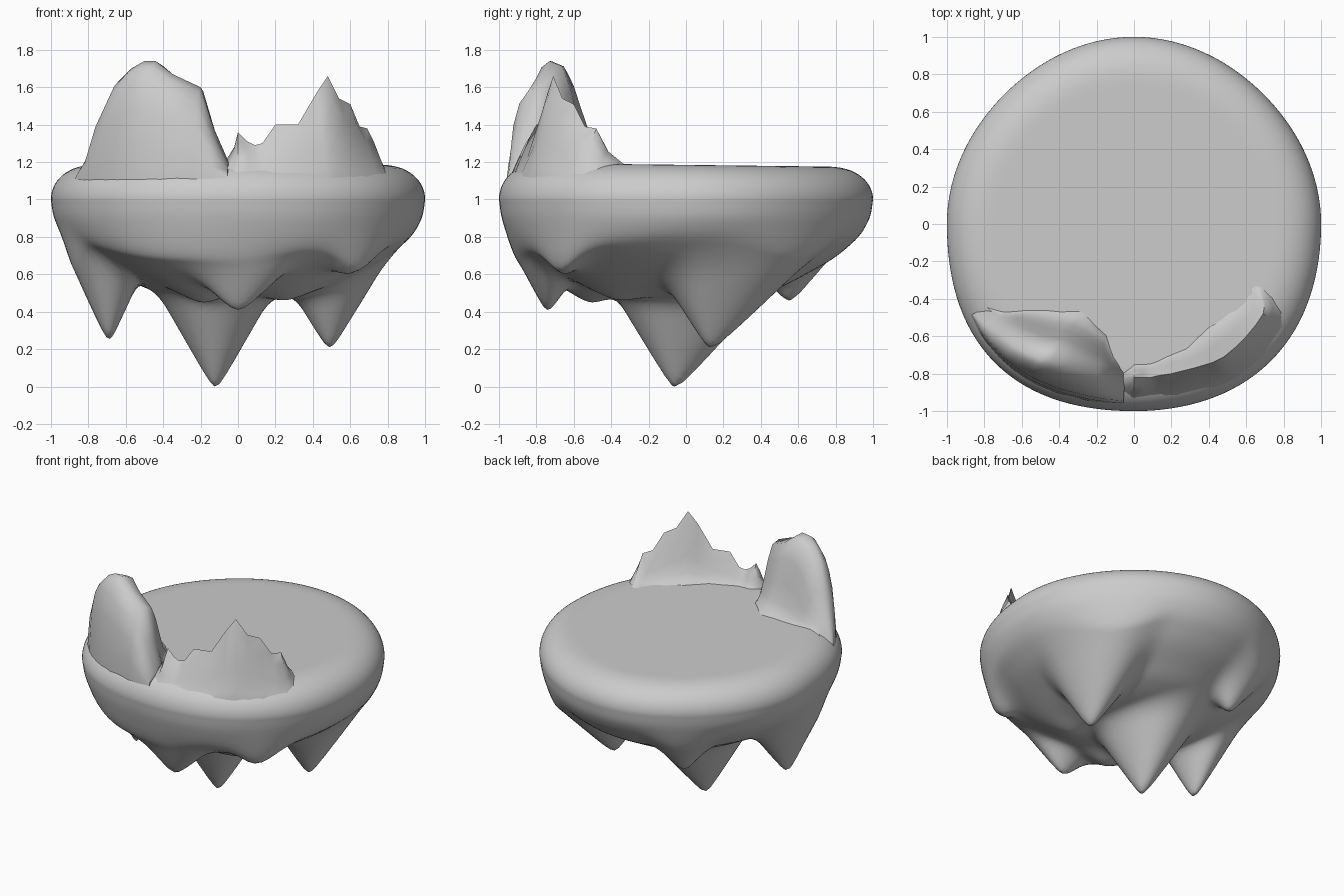
import bpy, bmesh
from math import sin, cos, pi, hypot, sqrt, atan2
from mathutils import Vector

if "Cube" in bpy.data.objects:
    bpy.data.objects.remove(bpy.data.objects["Cube"])

SEG = 128


def curve(table, x):
    """Smooth (cubic Hermite) interpolation through profile points."""
    n = len(table)

    def slope(i):
        a, b = table[max(i - 1, 0)], table[min(i + 1, n - 1)]
        return (b[1] - a[1]) / (b[0] - a[0])
    for i in range(n - 1):
        (x0, y0), (x1, y1) = table[i], table[i + 1]
        if x <= x1 or i == n - 2:
            w = x1 - x0
            t = (x - x0) / w
            return ((2 * t ** 3 - 3 * t * t + 1) * y0 + (t ** 3 - 2 * t * t + t) * w * slope(i)
                    + (3 * t * t - 2 * t ** 3) * y1 + (t ** 3 - t * t) * w * slope(i + 1))


def outline(a):
    """Island radius by angle: fuller at the front corners, slimmer at the back."""
    amp = -.02 if sin(a) > 0 else (.05 if cos(a) < 0 else .035)
    return 1 + amp * sin(2 * a) ** 2


def finish(name, bm, angle):
    bmesh.ops.recalc_face_normals(bm, faces=bm.faces[:])
    me = bpy.data.meshes.new(name)
    bm.to_mesh(me)
    bm.free()
    ob = bpy.data.objects.new(name, me)
    bpy.context.collection.objects.link(ob)
    bpy.context.view_layer.objects.active = ob
    ob.select_set(True)
    bpy.ops.object.shade_smooth_by_angle(angle=angle)
    ob.select_set(False)


# Underside: base bowl plus hanging rock spikes (x, y, tip z, slope x, front slope, back slope)
BOWL = [(0, .46), (.3, .48), (.5, .53), (.65, .605), (.78, .68), (.87, .75),
        (.93, .81), (.97, .875), (.99, .93), (1, 1.0)]
SPIKES = [(-.12, -.06, 0.0, 1.75, 1.65, 1.1), (.49, .13, .21, 1.65, 1.6, .95),
          (-.69, -.2, .25, 2.2, 1.8, 1.2), (0, -.74, .41, .95, 1.9, 1.5),
          (.58, -.65, .60, .7, 1.1, .9), (-.37, .55, .46, 1.3, 1.2, 1.2),
          (-.18, -.5, .45, .6, .7, .6), (.25, -.35, .47, .6, .6, .6)]


def smooth_min(a, b, k=.09):
    h = max(k - abs(a - b), 0) / k
    return min(a, b) - h * h * k / 4


def under_z(x, y, r):
    base = z = curve(BOWL, r)
    for sx, sy, tip, mx, front, back in SPIKES:
        d = hypot((x - sx) * mx, (y - sy) * (back if y > sy else front))
        z = smooth_min(z, tip + sqrt(d * d + .0016) - .04)
    fade = min(1, (1 - r) / .1)
    fade = fade * fade * (3 - 2 * fade)
    return base + (z - base) * fade


def top_z(x, y, r):
    u = max(0, (r - .75) / .25)
    return 1 + (.185 - .012 * y) * sqrt(max(0, 1 - u ** 2.4)) if r < 1 else 1.0


# Island body: polar rings over the top, round the rim and under the bottom
bm = bmesh.new()
rings = [(sin(i / 32 * pi / 2), top_z) for i in range(1, 33)]
rings += [(1 - (1 - i / 56) ** 1.6, under_z) for i in range(55, 0, -1)]
grid = []
for r, f in rings:
    row = []
    for k in range(SEG):
        a = 2 * pi * k / SEG
        q = r * (1 + (outline(a) - 1) * r)
        x, y = q * cos(a), q * sin(a)
        row.append(bm.verts.new((x, y, f(x, y, r))))
    grid.append(row)
for a, b in zip(grid, grid[1:]):
    for k in range(SEG):
        n = (k + 1) % SEG
        bm.faces.new((a[k], a[n], b[n], b[k]))
for row, f in ((grid[0], top_z), (grid[-1], under_z)):
    c = bm.verts.new((0, 0, f(0, 0, 0)))
    for k in range(SEG):
        bm.faces.new((c, row[k], row[(k + 1) % SEG]))
finish("island_body", bm, 1.2)


# Ridges: cross-sections lofted along a crest (x, y, z, inner width);
# the outer side runs down flush into the island rim
def ridge(name, stations, outer, inner, angle):
    bm = bmesh.new()
    rows = []
    for x, y, z, wi in stations:
        p = Vector((x, y, 0))
        out = p.normalized()
        wo = .965 * outline(atan2(y, x)) - p.length
        section = [(wo * .95, .98)]
        section += [(wo * t, 1.09 + (z - 1.09) * h) for t, h in outer]
        section += [(0, z)]
        section += [(-wi * t, 1.175 + (z - 1.175) * h) for t, h in inner]
        section += [(-wi * .9, 1.1)]
        rows.append([bm.verts.new(p + out * w + Vector((0, 0, h))) for w, h in section])
    for a, b in zip(rows, rows[1:]):
        for k in range(len(a)):
            n = (k + 1) % len(a)
            bm.faces.new((a[k], a[n], b[n], b[k]))
    bm.faces.new(rows[0])
    bm.faces.new(rows[-1][::-1])
    finish(name, bm, angle)


# Tall blunt rock on the front left
ridge("left_rock",
      [(-.84, -.47, 1.14, .08), (-.78, -.53, 1.24, .15), (-.72, -.58, 1.45, .22),
       (-.64, -.65, 1.63, .28), (-.57, -.69, 1.70, .30), (-.50, -.72, 1.74, .32),
       (-.44, -.73, 1.74, .32), (-.35, -.76, 1.67, .29), (-.20, -.80, 1.60, .23),
       (-.13, -.83, 1.38, .15), (-.05, -.85, 1.20, .07)],
      [(1, .0), (.94, .3), (.84, .6), (.62, .83), (.32, .95)],
      [(.25, .95), (.42, .72), (.57, .42), (.7, .19), (.85, .06), (1.05, 0)], 1.0)

# Jagged mountain ridge on the front right
ridge("right_mountains",
      [(-.07, -.83, 1.20, .07), (-.02, -.82, 1.28, .08), (0, -.82, 1.36, .09),
       (.05, -.82, 1.31, .10), (.09, -.82, 1.29, .11), (.13, -.81, 1.30, .11),
       (.20, -.80, 1.40, .12), (.32, -.77, 1.40, .14), (.42, -.74, 1.57, .17),
       (.48, -.71, 1.66, .18), (.54, -.66, 1.54, .18), (.60, -.60, 1.51, .17),
       (.65, -.54, 1.39, .16), (.69, -.48, 1.38, .14), (.70, -.42, 1.26, .13),
       (.68, -.34, 1.19, .11), (.66, -.27, 1.17, .07)],
      [(1, .0), (.8, .15), (.58, .42), (.28, .76)],
      [(.22, .74), (.42, .4), (.62, .18), (.8, .07), (1.1, 0)], .9)
